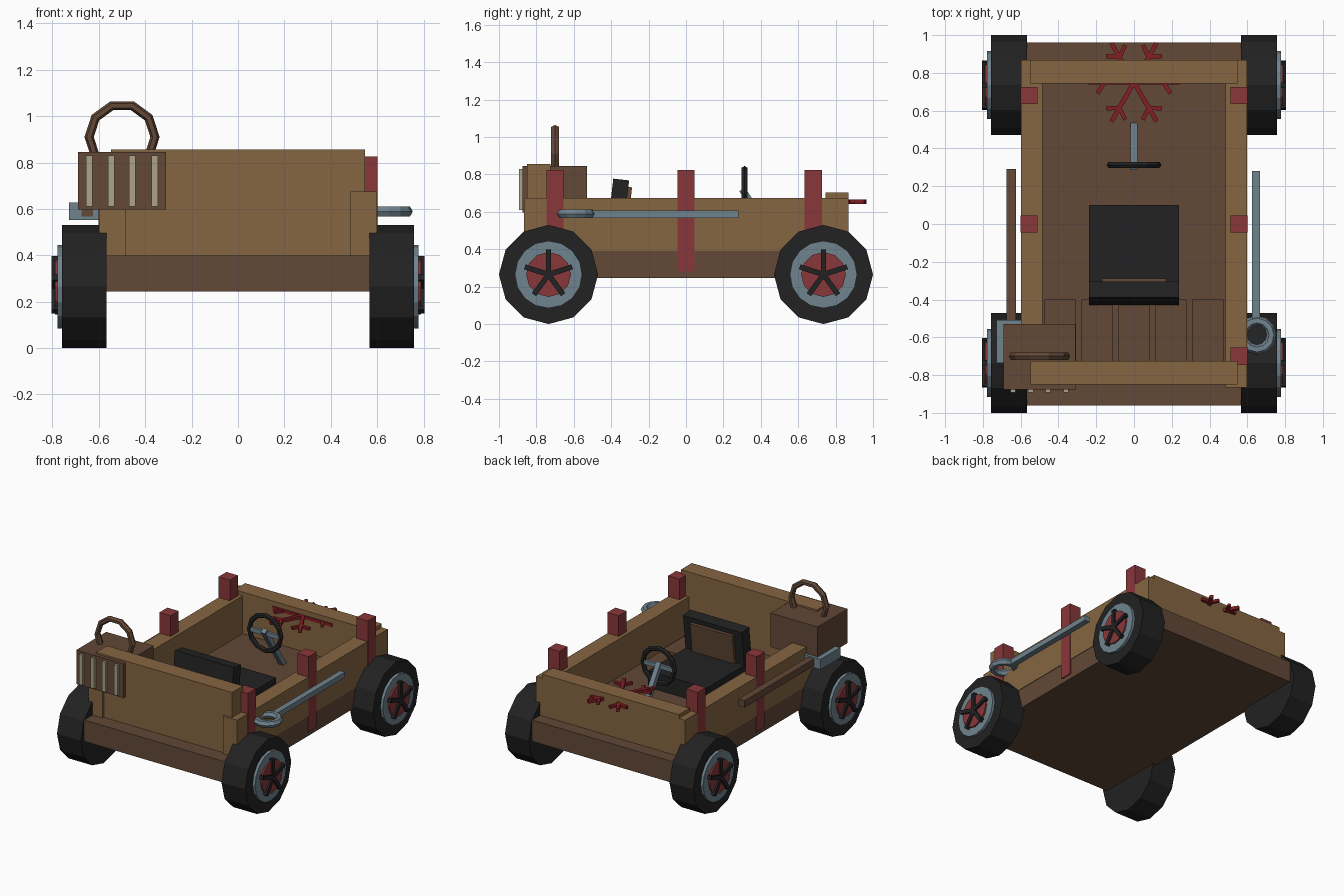
import bpy, bmesh, math
from mathutils import Matrix, Vector

if "Cube" in bpy.data.objects:
    bpy.data.objects.remove(bpy.data.objects["Cube"])


def mat(name, r, g, b):
    lin = [(c / 255 / 12.92) if c < 11 else ((c / 255 + 0.055) / 1.055) ** 2.4 for c in (r, g, b)]
    m = bpy.data.materials.new(name)
    m.diffuse_color = (*lin, 1)
    m.use_nodes = True
    m.node_tree.nodes["Principled BSDF"].inputs["Base Color"].default_value = m.diffuse_color
    return m


WOOD = mat("light wood", 134, 102, 66)
BROWN = mat("dark brown wood", 98, 72, 55)
BLACK = mat("black rubber", 34, 34, 35)
STEEL = mat("blue grey steel", 112, 131, 142)
RED = mat("post red", 138, 55, 58)
CRIMSON = mat("snowflake red", 130, 30, 35)
CREAM = mat("cream", 172, 164, 136)


def finish(name, bm, material):
    bmesh.ops.recalc_face_normals(bm, faces=bm.faces)
    me = bpy.data.meshes.new(name)
    bm.to_mesh(me)
    bm.free()
    me.materials.append(material)
    ob = bpy.data.objects.new(name, me)
    bpy.context.collection.objects.link(ob)
    return ob


def add_box(bm, x0, x1, y0, y1, z0, z1, m=Matrix()):
    t = Matrix.Translation(((x0 + x1) / 2, (y0 + y1) / 2, (z0 + z1) / 2))
    bmesh.ops.create_cube(bm, size=1, matrix=m @ t @ Matrix.Diagonal((x1 - x0, y1 - y0, z1 - z0, 1)))


def box(name, material, *dims, m=Matrix()):
    bm = bmesh.new()
    add_box(bm, *dims, m=m)
    return finish(name, bm, material)


def add_bar(bm, a, b, w, h):
    # rectangular bar from a to b, w wide and h thick
    a, b = Vector(a), Vector(b)
    rot = (b - a).to_track_quat('Y', 'Z').to_matrix().to_4x4()
    add_box(bm, -w / 2, w / 2, 0, (b - a).length, -h / 2, h / 2, m=Matrix.Translation(a) @ rot)


def ring(name, material, major, minor, seg, sides, m, squash=1.0):
    # torus around local z, squash scales the tube along z
    bm = bmesh.new()
    rows = []
    for i in range(seg):
        a = 2 * math.pi * i / seg
        row = []
        for j in range(sides):
            t = 2 * math.pi * j / sides
            r = major + minor * math.cos(t)
            row.append(bm.verts.new(m @ Vector((r * math.cos(a), r * math.sin(a), squash * minor * math.sin(t)))))
        rows.append(row)
    for i in range(seg):
        p, q = rows[i], rows[(i + 1) % seg]
        for j in range(sides):
            k = (j + 1) % sides
            bm.faces.new((p[j], q[j], q[k], p[k]))
    return finish(name, bm, material)


def disc(name, material, r, seg, x0, x1, y, z):
    bm = bmesh.new()
    m = Matrix.Translation(((x0 + x1) / 2, y, z)) @ Matrix.Rotation(math.pi / 2, 4, 'Y')
    bmesh.ops.create_cone(bm, cap_ends=True, segments=seg, radius1=r, radius2=r, depth=abs(x1 - x0), matrix=m)
    return finish(name, bm, material)


# body: chassis and walls
box("chassis", BROWN, -0.595, 0.595, -0.96, 0.96, 0.245, 0.40)
box("front_wall", WOOD, -0.548, 0.548, -0.85, -0.725, 0.39, 0.857)
box("back_wall", WOOD, -0.55, 0.55, 0.745, 0.868, 0.39, 0.703)
for s, side in ((-1, "left"), (1, "right")):
    x0, x1 = sorted((s * 0.485, s * 0.599))
    box(side + "_wall", WOOD, x0, x1, -0.865, 0.868, 0.39, 0.675)
    x0, x1 = sorted((s * 0.51, s * 0.602))
    for n, y in (("front", -0.70), ("middle", 0.0), ("back", 0.68)):
        box(f"{side}_{n}_post", RED, x0, x1, y - 0.046, y + 0.046, 0.28, 0.825)

# floor planks
for i in range(5):
    x = (i - 2) * 0.195
    box("floor_plank", BROWN, x - 0.083, x + 0.083, -0.73, -0.40, 0.39, 0.42)

# wheels with hub and five-armed star
for s in (-1, 1):
    for y in (-0.735, 0.735):
        z = 0.265
        disc("tyre", BLACK, 0.265, 12, s * 0.567, s * 0.758, y, z)
        disc("wheel_rim", STEEL, 0.18, 16, s * 0.74, s * 0.778, y, z)
        disc("hub", RED, 0.12, 12, s * 0.76, s * 0.79, y, z)
        bm = bmesh.new()
        for k in range(5):
            a = math.pi / 2 + k * 2 * math.pi / 5
            add_bar(bm, (s * 0.79, y, z), (s * 0.79, y + 0.133 * math.cos(a), z + 0.133 * math.sin(a)), 0.028, 0.028)
        finish("wheel_star", bm, BLACK)

# seat with forward-leaning backrest and panel
box("seat_cushion", BLACK, -0.237, 0.237, -0.38, 0.10, 0.39, 0.52)
tilt = Matrix.Translation((0, -0.43, 0.42)) @ Matrix.Rotation(-0.115, 4, 'X')
box("seat_back", BLACK, -0.237, 0.237, 0.0, 0.085, 0.0, 0.36, m=tilt)
box("seat_panel", BROWN, -0.17, 0.17, 0.07, 0.105, 0.08, 0.325, m=tilt)

# steering wheel
upright = Matrix.Rotation(math.pi / 2, 4, 'X')
ring("steering_wheel", BLACK, 0.127, 0.018, 12, 6, Matrix.Translation((0, 0.313, 0.70)) @ upright)
bm = bmesh.new()
add_bar(bm, (0, 0.30, 0.72), (0, 0.52, 0.39), 0.036, 0.036)
add_box(bm, -0.125, 0.125, 0.303, 0.323, 0.685, 0.715)
finish("steering_column", bm, STEEL)

# snowflake passing through the back wall
bm = bmesh.new()
c = Vector((0, 0.75, 0.655))


def polar(p, r, a):
    return p + Vector((r * math.cos(a), r * math.sin(a), 0))


for k in range(6):
    a = k * math.pi / 3
    add_bar(bm, c, polar(c, 0.24, a), 0.024, 0.024)
    for d in (-1, 1):
        p = polar(c, 0.155, a)
        add_bar(bm, p, polar(p, 0.07, a + d * math.pi / 3.2), 0.022, 0.02)
finish("snowflake", bm, CRIMSON)

# luggage box with slats and hoop handle
box("luggage_box", BROWN, -0.69, -0.31, -0.875, -0.53, 0.597, 0.845)
for x in (-0.641, -0.547, -0.455, -0.36):
    box("luggage_slat", CREAM, x - 0.014, x + 0.014, -0.893, -0.86, 0.61, 0.83)
ring("luggage_handle", BROWN, 0.142, 0.02, 10, 6, Matrix.Translation((-0.50, -0.70, 0.91)) @ upright, 1.2)

# axe on the left side
box("axe_handle", BROWN, -0.675, -0.625, -0.74, 0.29, 0.567, 0.617)
box("axe_head", STEEL, -0.728, -0.595, -0.735, -0.508, 0.553, 0.627)

# spanner on the right side
box("spanner_shaft", STEEL, 0.625, 0.667, -0.51, 0.28, 0.568, 0.606)
ring("spanner_ring", STEEL, 0.077, 0.026, 12, 6, Matrix.Translation((0.651, -0.588, 0.589)))
